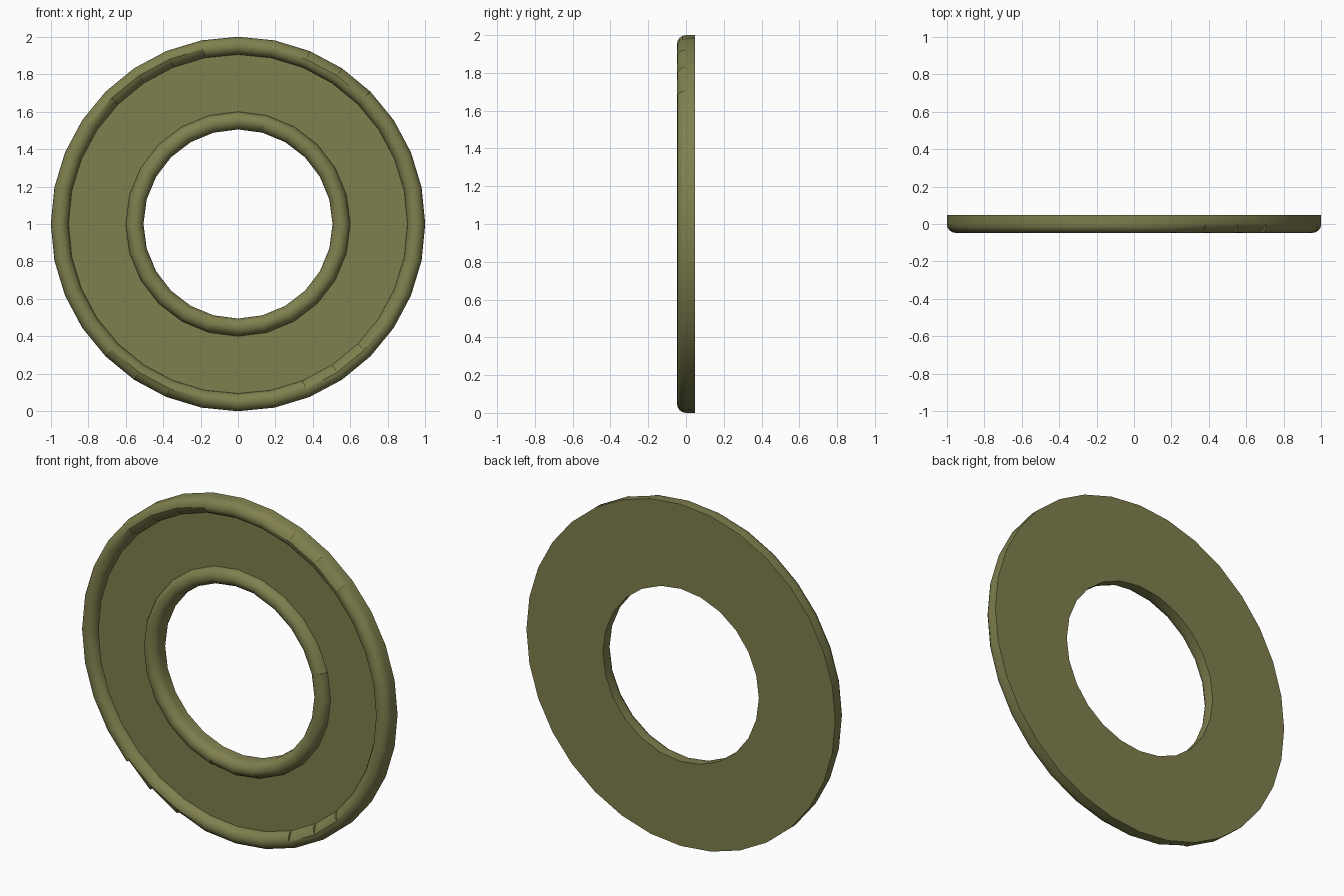
import bpy, bmesh
from math import sin, cos, pi
from mathutils import Vector

cube = bpy.data.objects.get("Cube")
if cube:
    bpy.data.objects.remove(cube, do_unlink=True)

olive = bpy.data.materials.new("olive")
olive.use_nodes = True
COLOR = (0.216, 0.216, 0.078, 1)
olive.diffuse_color = COLOR
olive.node_tree.nodes["Principled BSDF"].inputs["Base Color"].default_value = COLOR

BEAD = 0.0475          # radius of the half-round beads
BACK = 0.0475          # y of the flat back
STEPS = 8              # facets across a bead
OUTER_SIDES, INNER_SIDES = 32, 24


def place(radius, y, angle):
    """Point on the upright ring, angle clockwise from the top."""
    return Vector((radius * sin(angle), y, 1 + radius * cos(angle)))


def finish(bm, name):
    mesh = bpy.data.meshes.new(name)
    bm.to_mesh(mesh)
    bm.free()
    obj = bpy.data.objects.new(name, mesh)
    bpy.context.collection.objects.link(obj)
    mesh.materials.append(olive)
    bpy.ops.object.select_all(action='DESELECT')
    obj.select_set(True)
    bpy.context.view_layer.objects.active = obj
    bpy.ops.object.shade_smooth_by_angle(angle=pi / 6)


def bead_profile(radius, chip=None, depth=0):
    """Half-round section; one side may be worn down towards a chamfer."""
    points = []
    for i in range(STEPS + 1):
        t = pi * i / STEPS
        p = Vector((radius + BEAD * cos(t), -BEAD * sin(t)))
        half = STEPS // 2
        if chip == "outer" and i <= half or chip == "inner" and i >= half:
            f = abs(i - half) / half
            sign = 1 if chip == "outer" else -1
            flat = Vector((radius + sign * f * BEAD, -(1 - f) * BEAD))
            p = p.lerp(flat, depth)
        points.append(p)
    return points


def rim(name, radius, sides, wall, chips, depth):
    """Bead plus the cylindrical wall behind it, with ramped nicks."""
    bm = bmesh.new()

    def section(k, chip=None):
        pts = bead_profile(radius, chip, depth)
        if wall == "outer":
            pts.insert(0, Vector((radius + BEAD, BACK)))
        else:
            pts.append(Vector((radius - BEAD, BACK)))
        angle = 2 * pi * (k % sides) / sides
        return [bm.verts.new(place(p.x, p.y, angle)) for p in pts]

    def strip(a, b):
        for i in range(len(a) - 1):
            bm.faces.new((a[i], a[i + 1], b[i + 1], b[i]))

    for k in range(sides):
        chip = chips.get(k)
        end = section(k + 1, chip)
        strip(section(k), end)
        if chip:
            # step back up to the full bead
            strip(end, section(k + 1))
    bmesh.ops.remove_doubles(bm, verts=bm.verts, dist=1e-5)
    finish(bm, name)


def annulus(name, outer, inner, y, facing):
    """Flat ring between two polygons."""
    bm = bmesh.new()
    edges = []
    for radius, sides in ((outer, OUTER_SIDES), (inner, INNER_SIDES)):
        loop = [bm.verts.new(place(radius, y, 2 * pi * k / sides)) for k in range(sides)]
        edges += [bm.edges.new((loop[k - 1], loop[k])) for k in range(sides)]
    bmesh.ops.triangle_fill(bm, use_beauty=True, edges=edges, normal=(0, facing, 0))
    for face in bm.faces:
        face.normal_update()
        if face.normal.y * facing < 0:
            face.normal_flip()
    finish(bm, name)


OUTER_R = 1 - BEAD
INNER_R = 0.505 + BEAD

# Outer rim, nicked in four places
outer_chips = {}
for first, last, side in ((1, 3, "outer"), (11, 13, "inner"),
                          (17, 19, "outer"), (27, 30, "inner")):
    for k in range(first, last + 1):
        outer_chips[k] = side
rim("outer_rim", OUTER_R, OUTER_SIDES, "outer", outer_chips, 0.9)

# Inner rim, with slight wear
rim("inner_rim", INNER_R, INNER_SIDES, "inner",
    {0: "inner", 4: "outer", 10: "outer", 12: "outer"}, 0.4)

# Recessed front field and flat back
annulus("front_field", OUTER_R - BEAD, INNER_R + BEAD, 0, -1)
annulus("back_plate", OUTER_R + BEAD, INNER_R - BEAD, BACK, 1)
